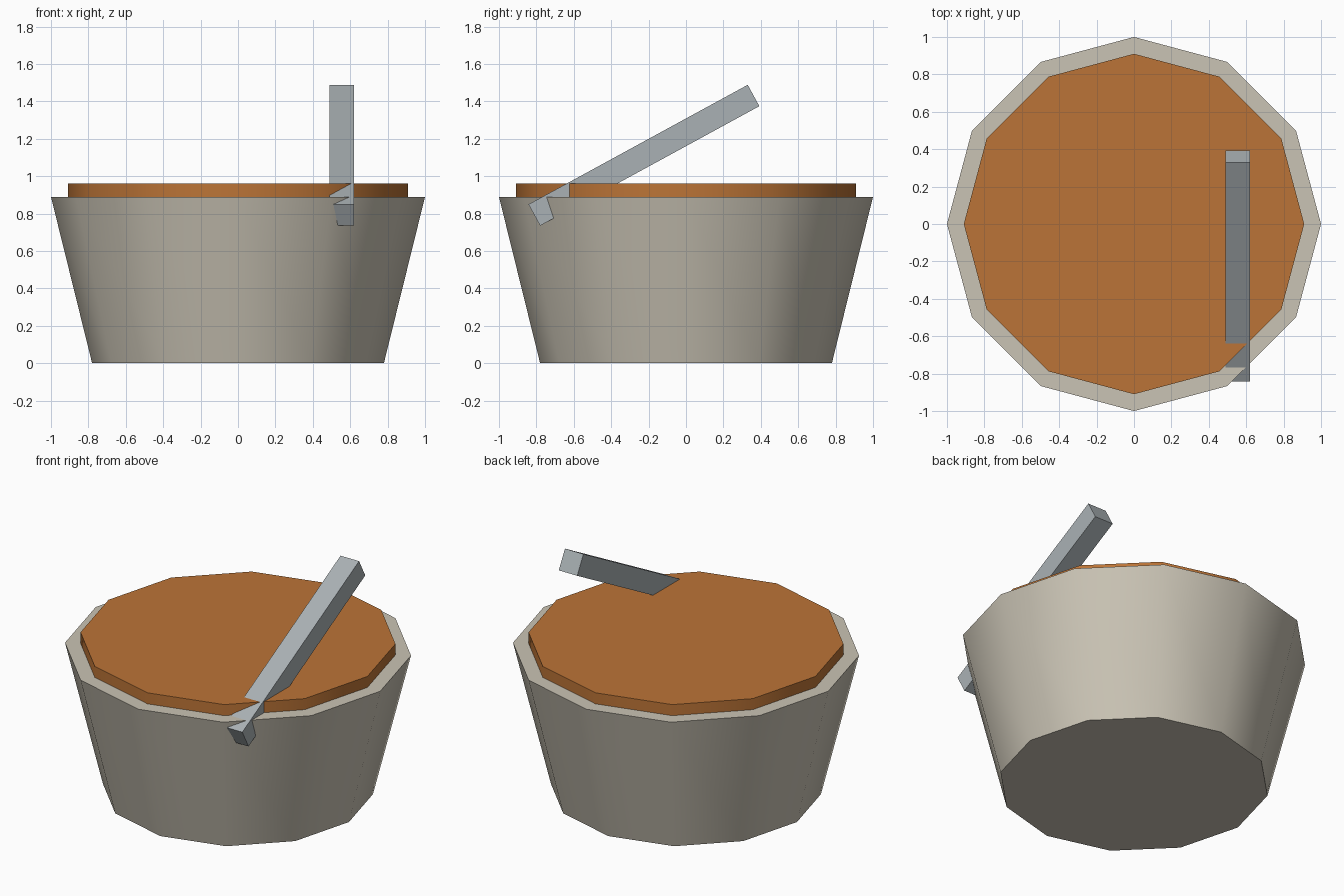
import bpy
import math

cube = bpy.data.objects.get("Cube")
if cube:
    bpy.data.objects.remove(cube, do_unlink=True)


def material(name, rgb):
    mat = bpy.data.materials.new(name)
    mat.use_nodes = True
    colour = (*rgb, 1.0)
    mat.diffuse_color = colour
    mat.node_tree.nodes["Principled BSDF"].inputs["Base Color"].default_value = colour
    return mat


def tapered_drum(name, r_bottom, r_top, z_bottom, z_top, mat):
    """Twelve-sided drum with corners on the axes and softly shaded sides."""
    bpy.ops.mesh.primitive_cone_add(
        vertices=12, radius1=r_bottom, radius2=r_top,
        depth=z_top - z_bottom, location=(0, 0, (z_bottom + z_top) / 2))
    obj = bpy.context.object
    obj.name = name
    obj.data.materials.append(mat)
    bpy.ops.object.shade_smooth_by_angle(angle=math.radians(40))
    return obj


stone = material("pale stone", (0.59, 0.55, 0.46))
amber = material("amber brown", (0.50, 0.175, 0.038))
steel = material("steel grey", (0.40, 0.44, 0.46))

# Bowl and its filling
tapered_drum("bowl", 0.78, 1.0, 0.0, 0.89, stone)
tapered_drum("filling", 0.91, 0.91, 0.84, 0.96, amber)

# Square utensil handle leaning over the rim
bpy.ops.mesh.primitive_cube_add(
    size=1, location=(0.555, -0.225, 1.112), rotation=(math.radians(28.6), 0, 0))
handle = bpy.context.object
handle.name = "utensil_handle"
handle.scale = (0.13, 1.335, 0.13)
handle.data.materials.append(steel)
